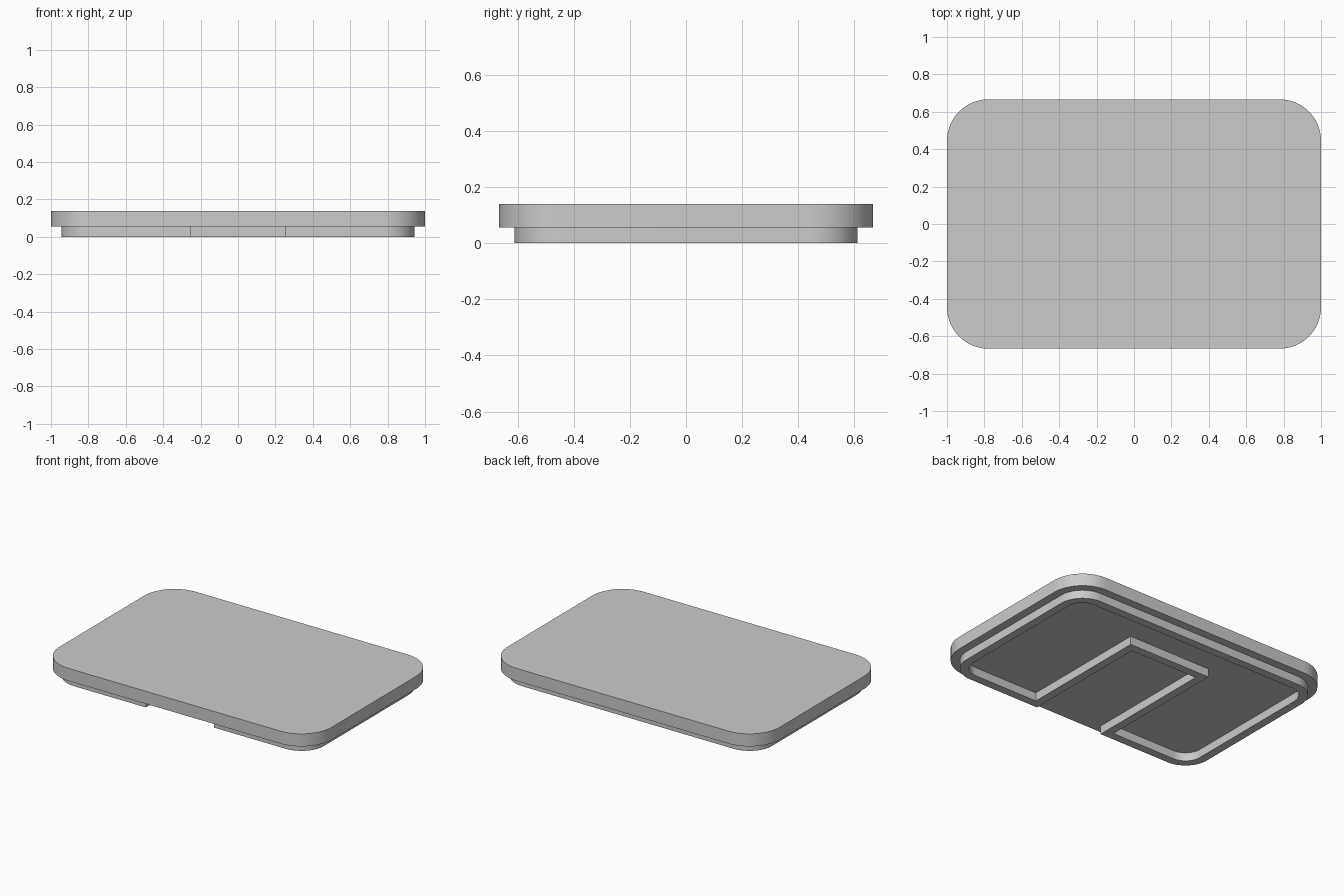
import bpy, bmesh
from math import cos, sin, pi, radians

cube = bpy.data.objects.get("Cube")
if cube:
    bpy.data.objects.remove(cube, do_unlink=True)

U = 1 / 18                       # base unit: wall thickness and overhang
HX, HY, R = 18 * U, 12 * U, 4 * U
RIM_H, TOP = U, 2.5 * U
SEGMENTS = 16

grey = bpy.data.materials.new("light_grey")
grey.use_nodes = True
colour = (0.6, 0.6, 0.6, 1)
grey.diffuse_color = colour
grey.node_tree.nodes["Principled BSDF"].inputs["Base Color"].default_value = colour


def rounded_rectangle(inset):
    """Counter-clockwise outline, starting at the front left corner."""
    r = R - inset
    points = []
    for i, (sx, sy) in enumerate([(1, -1), (1, 1), (-1, 1), (-1, -1)]):
        for k in range(SEGMENTS + 1):
            a = (i - 1 + k / SEGMENTS) * pi / 2
            points.append((sx * (HX - R) + r * cos(a), sy * (HY - R) + r * sin(a)))
    return points


def notched_outline(inset, grow):
    """Rounded outline with a slot cut in from the front edge."""
    w, back, front = 4.5 * U + grow, 5 * U + grow, -HY + inset
    return rounded_rectangle(inset) + [(-w, front), (-w, back), (w, back), (w, front)]


def finish(name, bm):
    bmesh.ops.recalc_face_normals(bm, faces=bm.faces)
    mesh = bpy.data.meshes.new(name)
    bm.to_mesh(mesh)
    bm.free()
    mesh.materials.append(grey)
    obj = bpy.data.objects.new(name, mesh)
    bpy.context.collection.objects.link(obj)
    bpy.ops.object.select_all(action='DESELECT')
    obj.select_set(True)
    bpy.context.view_layer.objects.active = obj
    bpy.ops.object.shade_smooth_by_angle(angle=radians(30))


def extrude_up(bm, faces, height):
    result = bmesh.ops.extrude_face_region(bm, geom=faces)
    verts = [g for g in result["geom"] if isinstance(g, bmesh.types.BMVert)]
    bmesh.ops.translate(bm, verts=verts, vec=(0, 0, height))


# Top plate
bm = bmesh.new()
base = bm.faces.new([bm.verts.new((x, y, RIM_H)) for x, y in rounded_rectangle(0)])
extrude_up(bm, [base], TOP - RIM_H)
finish("top_plate", bm)

# Underside rim: a thin wall that also wraps the front slot, set slightly into the plate
bm = bmesh.new()
outer = [bm.verts.new((x, y, 0)) for x, y in notched_outline(U, 0)]
inner = [bm.verts.new((x, y, 0)) for x, y in notched_outline(2 * U, U)]
n = len(outer)
ring = []
for i in range(n):
    j = (i + 1) % n
    ring.append(bm.faces.new((outer[i], outer[j], inner[j], inner[i])))
extrude_up(bm, ring, RIM_H + 0.005)
finish("underside_rim", bm)
